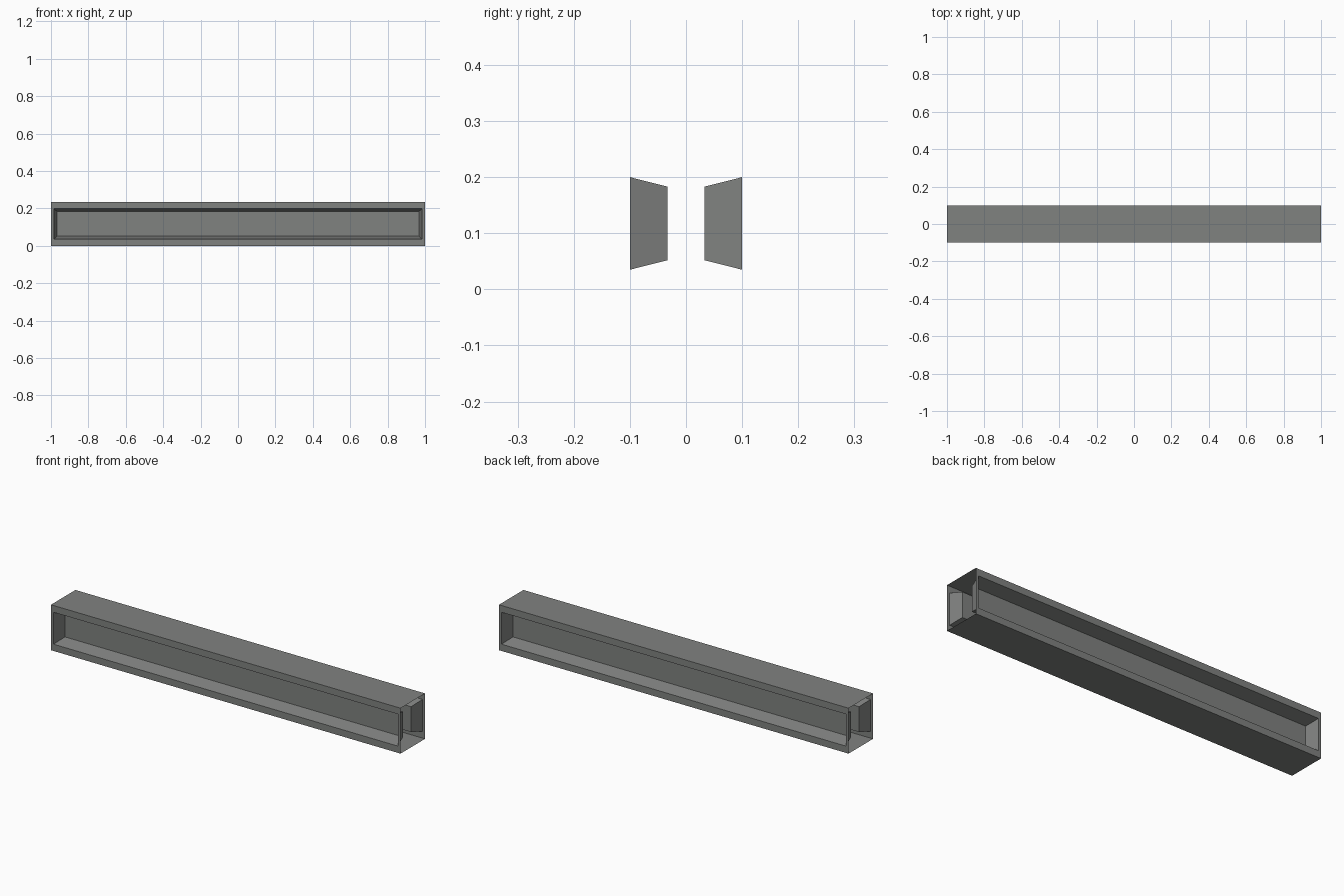
import bpy, bmesh

if "Cube" in bpy.data.objects:
    bpy.data.objects.remove(bpy.data.objects["Cube"])

grey = bpy.data.materials.new("concrete_grey")
grey.diffuse_color = (0.216, 0.223, 0.216, 1)
grey.use_nodes = True
grey.node_tree.nodes["Principled BSDF"].inputs["Base Color"].default_value = grey.diffuse_color


def rect(bm, half_x, z0, z1, y):
    return [bm.verts.new(p) for p in
            ((-half_x, y, z0), (half_x, y, z0), (half_x, y, z1), (-half_x, y, z1))]


def bridge(bm, a, b):
    for i in range(4):
        j = (i + 1) % 4
        bm.faces.new((a[i], a[j], b[j], b[i]))


def finish(bm, name):
    me = bpy.data.meshes.new(name)
    bm.to_mesh(me)
    bm.free()
    me.materials.append(grey)
    ob = bpy.data.objects.new(name, me)
    bpy.context.collection.objects.link(ob)


# Side walls: flat frame, tapered recess and sunken panel, facing outwards
for name, s in (("front_wall", -1), ("back_wall", 1)):
    bm = bmesh.new()
    frame = rect(bm, 1.0, 0.0, 0.235, s * 0.1)
    lip = rect(bm, 0.985, 0.035, 0.2, s * 0.1)
    panel = rect(bm, 0.967, 0.052, 0.183, s * 0.033)
    bridge(bm, frame, lip)
    bridge(bm, lip, panel)
    bm.faces.new(panel)
    if s > 0:
        bmesh.ops.reverse_faces(bm, faces=bm.faces[:])
    finish(bm, name)

# Thin top and bottom sheets; both ends of the beam stay open
for name, z in (("top_sheet", 0.235), ("bottom_sheet", 0.0)):
    bm = bmesh.new()
    bm.faces.new([bm.verts.new((x, y, z)) for x, y in
                  ((-1, -0.1), (1, -0.1), (1, 0.1), (-1, 0.1))])
    if z == 0:
        bmesh.ops.reverse_faces(bm, faces=bm.faces[:])
    finish(bm, name)
